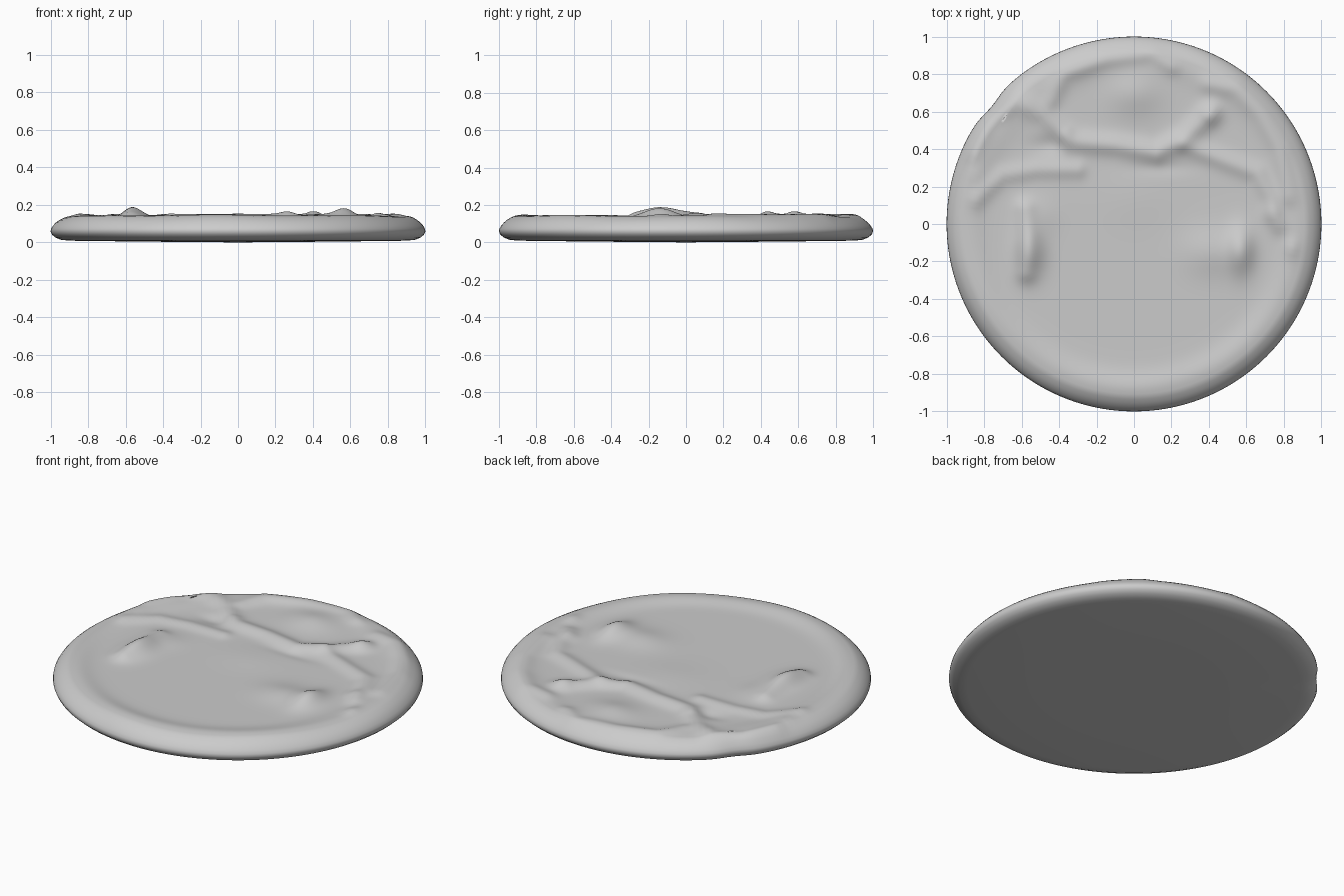
import bpy, bmesh, math

SEG = 192

# Ridges pressed on the top: (path points, width, height)
RIDGES = [
    ([(-0.34, 0.44), (-0.1, 0.42), (0.12, 0.38), (0.27, 0.46), (0.38, 0.56)], 0.055, 0.024),
    ([(0.27, 0.42), (0.5, 0.33), (0.66, 0.27), (0.73, 0.14), (0.77, 0.0)], 0.05, 0.018),
    ([(-0.44, 0.66), (-0.38, 0.8), (-0.15, 0.88), (0.1, 0.91), (0.2, 0.84)], 0.045, 0.014),
    ([(-0.86, 0.38), (-0.77, 0.57), (-0.62, 0.65), (-0.48, 0.58), (-0.38, 0.49)], 0.05, 0.018),
    ([(-0.84, 0.13), (-0.7, 0.26), (-0.52, 0.29), (-0.3, 0.29)], 0.045, 0.014),
    ([(0.4, 0.74), (0.55, 0.72), (0.68, 0.58), (0.78, 0.4), (0.82, 0.15)], 0.05, 0.014),
    ([(-0.58, 0.08), (-0.57, -0.06), (-0.58, -0.26)], 0.055, 0.022),
]
# Lumps: (x, y, x radius, y radius, height)
LUMPS = [
    (-0.55, -0.14, 0.08, 0.13, 0.040),
    (-0.50, 0.05, 0.10, 0.10, 0.010),
    (0.57, -0.14, 0.07, 0.12, 0.045),
    (0.42, -0.15, 0.16, 0.12, 0.022),
    (0.42, 0.60, 0.055, 0.06, 0.026),
    (0.0, 0.70, 0.14, 0.12, 0.026),
    (0.0, 0.14, 0.20, 0.16, 0.007),
    (0.73, 0.05, 0.05, 0.05, 0.012),
    (0.84, -0.13, 0.04, 0.05, 0.012),
    (-0.85, 0.27, 0.05, 0.06, 0.008),
    (-0.45, 0.42, 0.10, 0.05, -0.014),
    (0.15, 0.30, 0.16, 0.04, -0.006),
]


def path_distance(x, y, pts):
    best = 9.0
    for (ax, ay), (bx, by) in zip(pts, pts[1:]):
        dx, dy = bx - ax, by - ay
        t = max(0, min(1, ((x - ax) * dx + (y - ay) * dy) / (dx * dx + dy * dy)))
        best = min(best, math.hypot(x - ax - t * dx, y - ay - t * dy))
    return best


def relief(x, y):
    r = math.hypot(x, y)
    a = math.atan2(y, x)
    # Raised crust, strongest along the front
    z = (0.013 - 0.005 * math.sin(a)) * math.exp(-((r - 0.87) / 0.075) ** 2)
    z += 0.0025 * math.sin(7 * a + 1) * math.exp(-((r - 0.9) / 0.08) ** 2)
    for pts, width, height in RIDGES:
        z += height * math.exp(-(path_distance(x, y, pts) / width) ** 2)
    for cx, cy, rx, ry, height in LUMPS:
        z += height * math.exp(-((x - cx) / rx) ** 2 - ((y - cy) / ry) ** 2)
    return z


# Profile rings: rounded underside and edge, then the top running inward
profile = [(0.5, 0.004), (0.9, 0.009), (0.945, 0.014), (0.975, 0.026), (0.993, 0.042),
           (1.0, 0.058), (0.998, 0.072), (0.988, 0.088), (0.973, 0.104),
           (0.955, 0.116), (0.935, 0.124)]
profile += [(0.92 - 0.0125 * i, 0.128) for i in range(73)]

bm = bmesh.new()
rings = []
for r, z in profile:
    ring = []
    for k in range(SEG):
        a = 2 * math.pi * k / SEG
        # Small flattened spots on the outer edge
        dent = 0.015 * math.exp(-((a - 2.45) / 0.09) ** 2) if r > 0.9 else 0
        x, y = (r - dent) * math.cos(a), (r - dent) * math.sin(a)
        fade = max(0, min(1, (z - 0.06) / 0.06))
        ring.append(bm.verts.new((x, y, z + fade * relief(x, y))))
    rings.append(ring)
for lo, hi in zip(rings, rings[1:]):
    for k in range(SEG):
        n = (k + 1) % SEG
        bm.faces.new((lo[k], lo[n], hi[n], hi[k]))

# Close the middle of the underside and the top
for ring, z in ((rings[0], 0.0), (rings[-1], 0.128 + relief(0, 0))):
    centre = bm.verts.new((0, 0, z))
    for k in range(SEG):
        bm.faces.new((ring[k], ring[(k + 1) % SEG], centre))
bmesh.ops.recalc_face_normals(bm, faces=bm.faces)
for f in bm.faces:
    f.smooth = True

mesh = bpy.data.meshes.new("flatbread_disc")
bm.to_mesh(mesh)
bm.free()
disc = bpy.data.objects.new("flatbread_disc", mesh)
bpy.context.collection.objects.link(disc)
